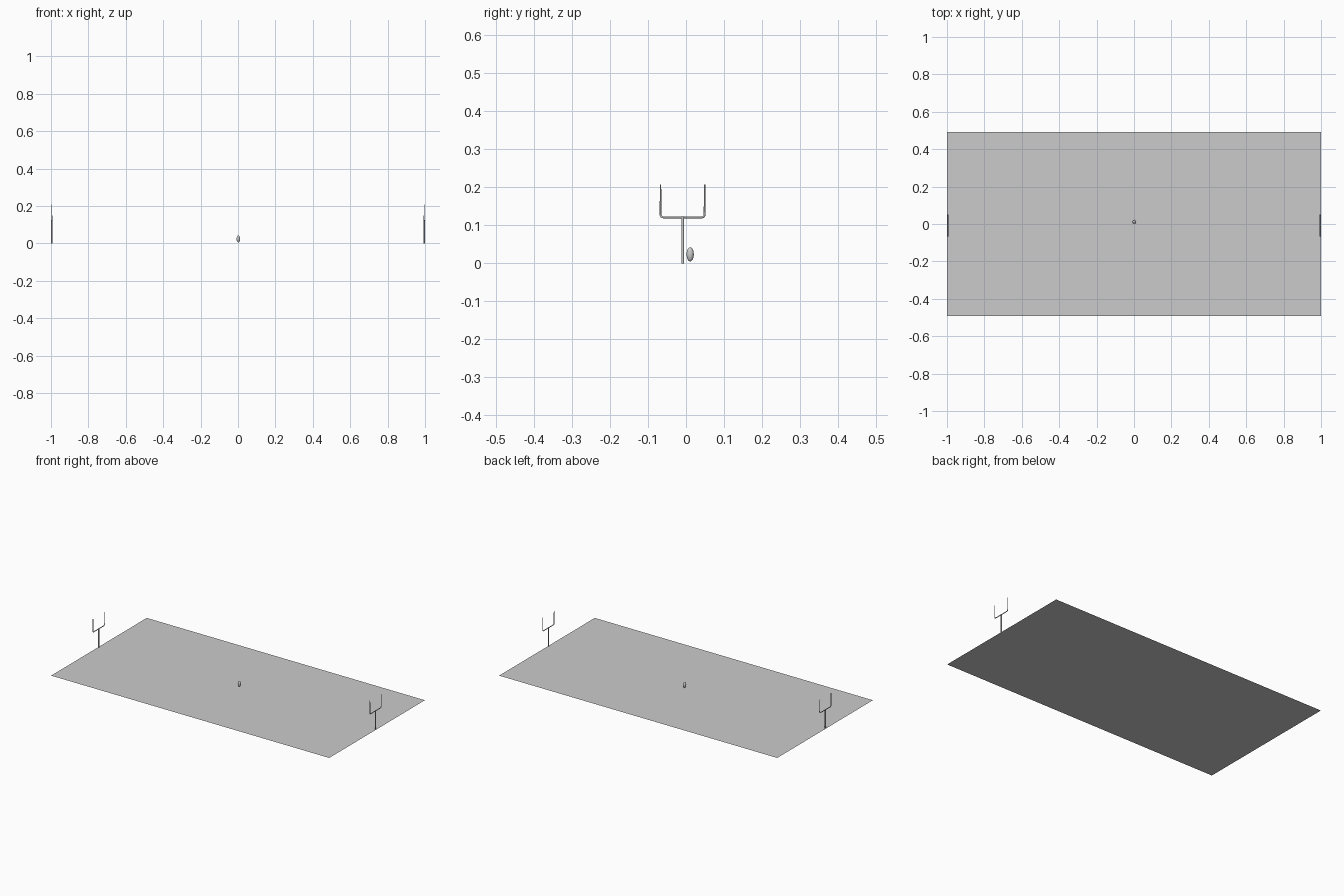
import bpy, math
from mathutils import Vector

if "Cube" in bpy.data.objects:
    bpy.data.objects.remove(bpy.data.objects["Cube"])

POST_Y = -0.009      # goals sit slightly off the centre line
BAR_Z, TOP_Z, HALF = 0.121, 0.208, 0.058


def tube(name, points, radii):
    """Smooth round tube along a path, turned into a mesh."""
    cu = bpy.data.curves.new(name, 'CURVE')
    cu.dimensions = '3D'
    cu.bevel_depth = 1.0
    cu.bevel_resolution = 3
    cu.use_fill_caps = True
    sp = cu.splines.new('POLY')
    sp.points.add(len(points) - 1)
    for p, co, r in zip(sp.points, points, radii):
        p.co = (*co, 1)
        p.radius = r
    ob = bpy.data.objects.new(name, cu)
    bpy.context.collection.objects.link(ob)
    bpy.ops.object.select_all(action='DESELECT')
    ob.select_set(True)
    bpy.context.view_layer.objects.active = ob
    bpy.ops.object.convert(target='MESH')
    bpy.ops.object.shade_smooth_by_angle(angle=math.radians(50))
    return ob


def arc(cy, cz, r, a0, a1, x, n=5):
    """Points of a rounded corner in the plane of the goal."""
    angs = [math.radians(a0 + (a1 - a0) * i / n) for i in range(n + 1)]
    return [(x, cy + r * math.cos(a), cz + r * math.sin(a)) for a in angs]


# field: a single flat sheet
bpy.ops.mesh.primitive_plane_add(size=2)
field = bpy.context.object
field.name = "field"
field.scale = (1, 0.491, 1)

# goals at both ends
for side, s in (("left", -1), ("right", 1)):
    x = s * 0.9955
    r = 0.007
    path = [(x, POST_Y - HALF, TOP_Z)]
    path += arc(POST_Y - HALF + r, BAR_Z + r, r, 180, 270, x)
    path += arc(POST_Y + HALF - r, BAR_Z + r, r, 270, 360, x)
    path += [(x, POST_Y + HALF, TOP_Z)]
    radii = [0.0018] + [0.0026] * (len(path) - 2) + [0.0018]
    tube(side + "_goal_crossbar_and_uprights", path, radii)
    tube(side + "_goal_post", [(x, POST_Y, 0), (x, POST_Y, BAR_Z)], [0.0035] * 2)
    # joint between post and crossbar
    bpy.ops.mesh.primitive_uv_sphere_add(segments=16, ring_count=8, radius=0.0042,
                                         location=(x, POST_Y, BAR_Z))
    bpy.context.object.name = side + "_goal_joint"
    bpy.ops.object.shade_smooth()

# ball standing on end near midfield: pointed-oval spheroid
bpy.ops.mesh.primitive_uv_sphere_add(segments=32, ring_count=20, radius=1,
                                     location=(0.002, 0.011, 0.0235))
ball = bpy.context.object
ball.name = "ball"
ball.scale = (0.0095, 0.0095, 0.0185)
bpy.ops.object.shade_smooth()
